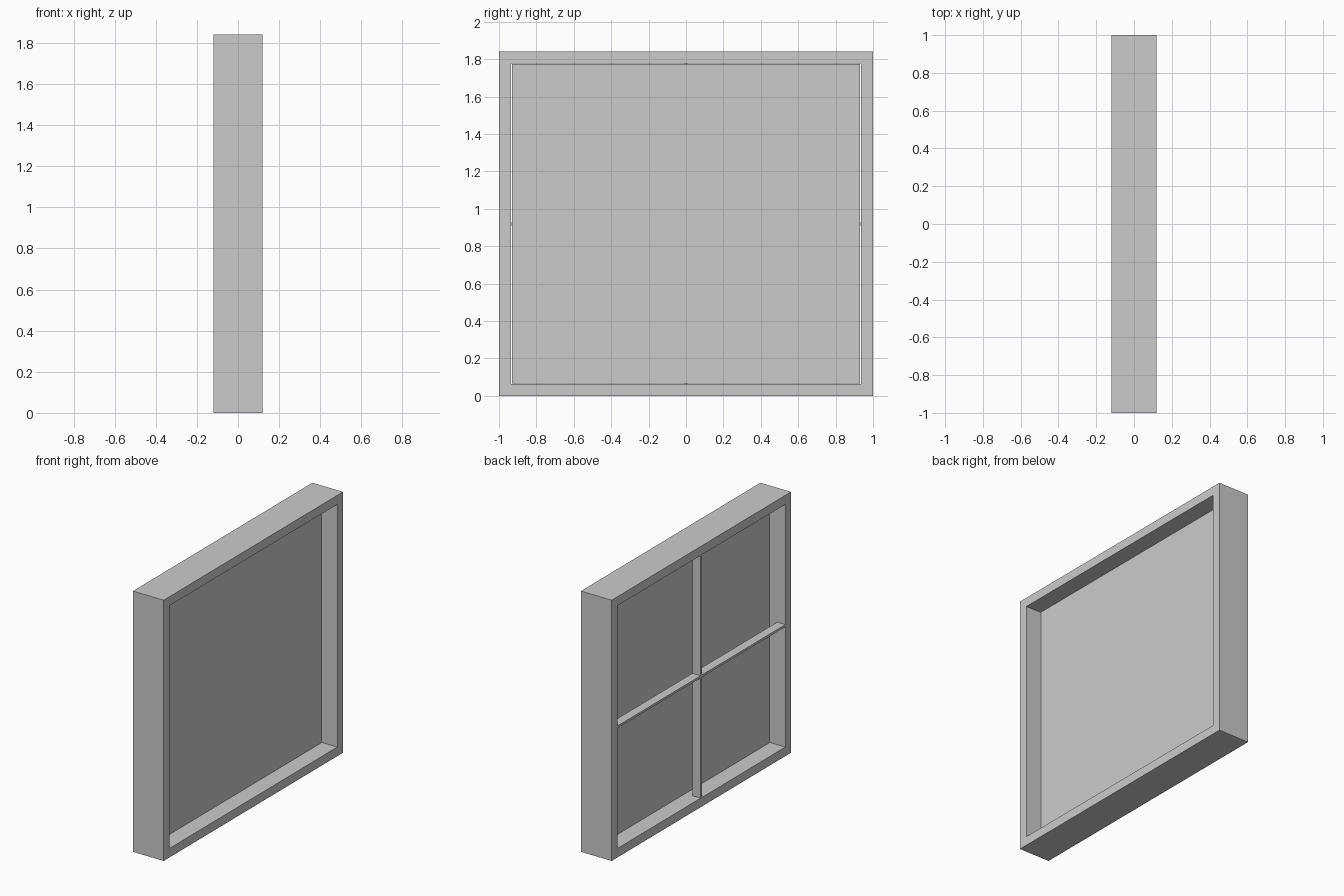
import bpy, bmesh

if "Cube" in bpy.data.objects:
    bpy.data.objects.remove(bpy.data.objects["Cube"])

W, H, D = 1.0, 1.84, 0.12      # half width, height, half depth
T = 0.064                      # frame border
BAR = 0.016                    # glazing bar thickness
MID = H / 2


def finish(name, bm):
    bmesh.ops.recalc_face_normals(bm, faces=bm.faces)
    mesh = bpy.data.meshes.new(name)
    bm.to_mesh(mesh)
    bm.free()
    ob = bpy.data.objects.new(name, mesh)
    bpy.context.collection.objects.link(ob)
    return ob


def box(name, lo, hi):
    bm = bmesh.new()
    bmesh.ops.create_cube(bm, size=1)
    for v in bm.verts:
        v.co = [(a + b) / 2 + c * (b - a) for a, b, c in zip(lo, hi, v.co)]
    return finish(name, bm)


# Window frame: rectangular cross-section carried round four corners
def window_frame():
    bm = bmesh.new()
    rings = []
    for sy, top in ((-1, 0), (1, 0), (1, 1), (-1, 1)):
        ring = []
        for x, inset in ((-D, 0), (D, 0), (D, T), (-D, T)):
            z = H - inset if top else inset
            ring.append(bm.verts.new((x, sy * (W - inset), z)))
        rings.append(ring)
    for i in range(4):
        a, b = rings[i], rings[(i + 1) % 4]
        for j in range(4):
            k = (j + 1) % 4
            bm.faces.new((a[j], a[k], b[k], b[j]))
    return finish("window_frame", bm)


window_frame()

# Thin pane set mid-depth, with a slight gap at the frame
PY, PZ = 0.929, 0.066
box("pane", (-0.002, -PY, PZ), (0.002, PY, H - PZ))

# Glazing bars on the -x side only, flush with the frame face
X0, X1 = -D, -0.056
IY, h = W - T, BAR / 2
box("horizontal_bar", (X0, -IY, MID - h), (X1, IY, MID + h))
box("lower_vertical_bar", (X0, -h, T), (X1, h, MID - h))
box("upper_vertical_bar", (X0, -h, MID + h), (X1, h, H - T))
